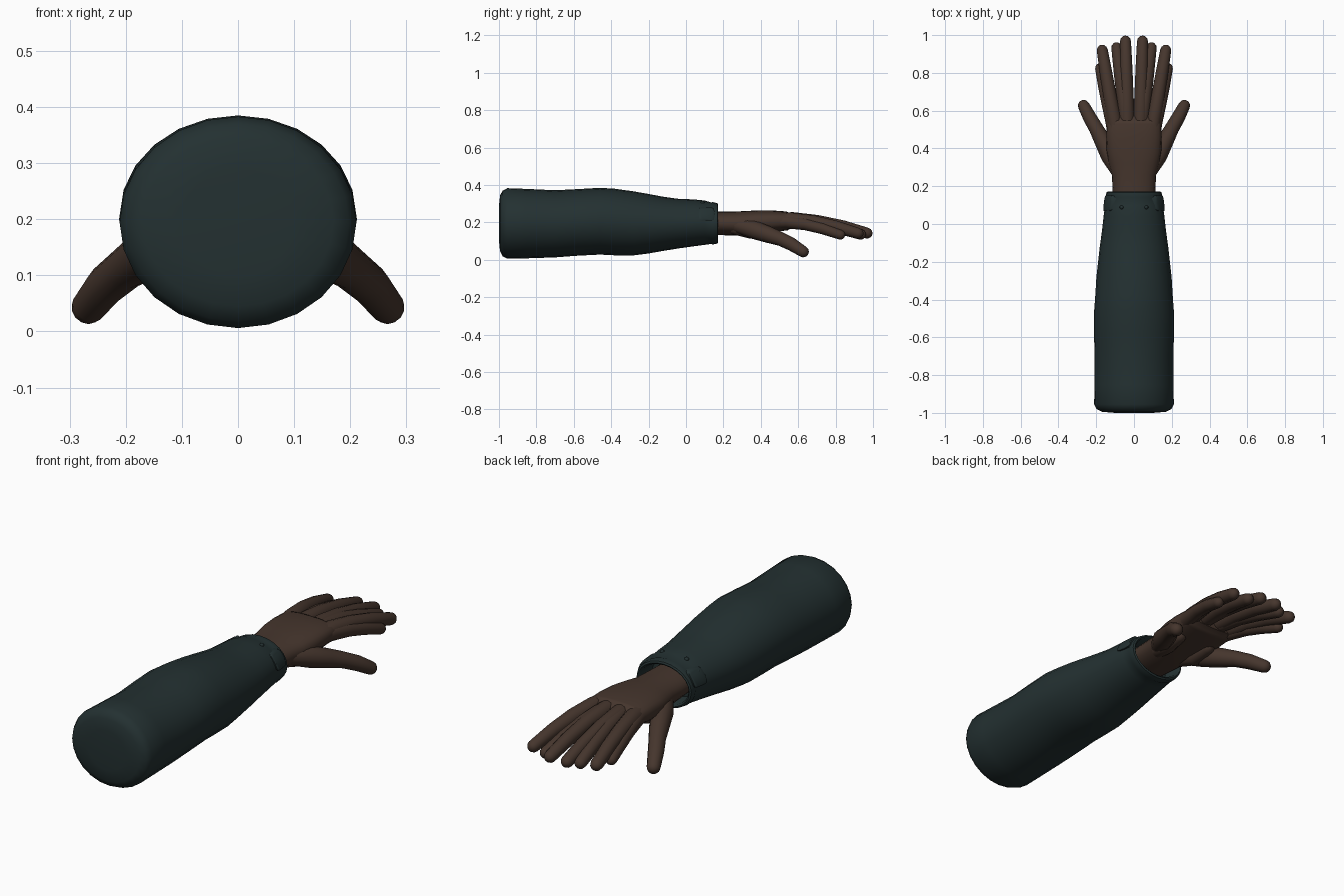
import bpy, bmesh, math
from mathutils import Vector

if "Cube" in bpy.data.objects:
    bpy.data.objects.remove(bpy.data.objects["Cube"])


def material(name, color):
    m = bpy.data.materials.new(name)
    m.diffuse_color = (*color, 1)
    m.use_nodes = True
    m.node_tree.nodes["Principled BSDF"].inputs["Base Color"].default_value = m.diffuse_color
    return m


SLEEVE = material("dark teal cloth", (0.017, 0.030, 0.031))
SKIN = material("dark brown", (0.060, 0.036, 0.026))


def loft(name, rings, mat, cap_start=True, cap_end=True, angle=50):
    """Skin a list of equal-length point rings into one object."""
    bm = bmesh.new()
    loops = [[bm.verts.new(p) for p in r] for r in rings]
    n = len(loops[0])
    for a, b in zip(loops, loops[1:]):
        for i in range(n):
            j = (i + 1) % n
            bm.faces.new((a[i], a[j], b[j], b[i]))
    if cap_start:
        bm.faces.new(loops[0][::-1])
    if cap_end:
        bm.faces.new(loops[-1])
    bmesh.ops.recalc_face_normals(bm, faces=bm.faces)
    me = bpy.data.meshes.new(name)
    bm.to_mesh(me)
    bm.free()
    me.materials.append(mat)
    ob = bpy.data.objects.new(name, me)
    bpy.context.collection.objects.link(ob)
    bpy.ops.object.select_all(action='DESELECT')
    bpy.context.view_layer.objects.active = ob
    ob.select_set(True)
    bpy.ops.object.shade_smooth_by_angle(angle=math.radians(angle))
    return ob


def section(y, half_width, z_low, z_high, n=24, power=1.0):
    """Oval ring across y; power below 1 makes it boxier."""
    pts = []
    for i in range(n):
        a = math.tau * i / n
        s, c = math.sin(a), math.cos(a)
        pts.append(Vector((half_width * math.copysign(abs(s) ** power, s), y,
                           (z_low + z_high) / 2
                           + (z_high - z_low) / 2 * math.copysign(abs(c) ** power, c))))
    return pts


def finger(name, path, radii, n=12):
    """Round tube along a path with dome ends."""
    pts = [Vector(p) for p in path]
    # dome at the tip and a plain start
    d = (pts[-1] - pts[-2]).normalized()
    tip, r = pts[-1], radii[-1]
    radii = list(radii)
    for k in (30, 55, 75, 86):
        a = math.radians(k)
        pts.append(tip + d * r * math.sin(a))
        radii.append(r * math.cos(a))
    rings = []
    for i, p in enumerate(pts):
        t = (pts[min(i + 1, len(pts) - 1)] - pts[max(i - 1, 0)]).normalized()
        side = t.cross(Vector((0, 0, 1))).normalized()
        up = side.cross(t)
        rings.append([p + radii[i] * (side * math.cos(math.tau * k / n)
                                      + up * math.sin(math.tau * k / n)) for k in range(n)])
    return loft(name, rings, SKIN, angle=70)


# Sleeve: domed shoulder end, swelling at the elbow, open folded cuff
sleeve = [(-1.0, .10, .10, .29), (-.994, .17, .045, .345), (-.98, .198, .018, .37),
          (-.955, .211, .006, .383), (-.85, .209, .008, .379), (-.70, .208, .013, .372),
          (-.58, .212, .022, .378), (-.46, .211, .028, .385), (-.38, .205, .024, .380),
          (-.28, .199, .024, .366), (-.20, .190, .034, .352), (-.12, .181, .048, .337),
          (-.04, .170, .061, .326), (.04, .161, .072, .323), (.10, .153, .080, .317),
          (.135, .147, .085, .307), (.142, .150, .082, .309), (.168, .146, .087, .303),
          (.172, .138, .095, .295), (.165, .130, .103, .287), (.08, .125, .11, .28)]
loft("sleeve", [section(*s) for s in sleeve], SLEEVE)

# Wrist and palm
palm = [(.08, .108, .135, .258, 1), (.18, .113, .132, .257, .95), (.26, .117, .130, .258, .9),
        (.32, .134, .134, .261, .85), (.38, .144, .140, .264, .8), (.46, .147, .148, .264, .75),
        (.53, .145, .156, .259, .72), (.545, .143, .158, .256, .72), (.55, .138, .162, .247, .72),
        (.575, .125, .172, .235, .75)]
loft("palm", [section(y, w, a, b, 24, p) for y, w, a, b, p in palm], SKIN, angle=60)

# Fingers: overlapping left and right hands
hand = {
    "index": ([(.095, .47, .207), (.106, .56, .213), (.128, .68, .202), (.148, .80, .177),
               (.168, .92, .142)], (.040, .040, .036, .033, .029)),
    "middle": ([(.034, .47, .212), (.036, .57, .216), (.039, .70, .204), (.042, .84, .178),
                (.045, .968, .143)], (.038, .039, .036, .033, .029)),
    "ring": ([(-.034, .47, .210), (-.045, .57, .212), (-.060, .69, .199), (-.076, .81, .172),
              (-.092, .934, .136)], (.037, .038, .035, .032, .028)),
    "little": ([(-.100, .45, .202), (-.115, .54, .204), (-.140, .64, .190), (-.160, .73, .167),
                (-.180, .825, .134)], (.036, .036, .032, .030, .026)),
    "thumb": ([(.075, .27, .185), (.125, .36, .162), (.165, .44, .135), (.200, .505, .112),
               (.235, .565, .083), (.266, .626, .044)], (.040, .050, .045, .038, .036, .031)),
}
for side, label in ((1, "right"), (-1, "left")):
    for part, (path, radii) in hand.items():
        finger(f"{label}_{part}_finger", [(side * x, y, z) for x, y, z in path], radii)
    # Heel of the thumb under the palm
    finger(f"{label}_thumb_pad", [(side * .065, .25, .172), (side * .085, .34, .160),
                                  (side * .085, .43, .165)], (.035, .046, .034))
    # Cuff strap on the side of the sleeve
    rings = []
    for grow, out in ((0, -.012), (0, .007), (-.007, .010)):
        ring = []
        for i in range(16):
            a = math.tau * i / 16
            c, s = math.cos(a), math.sin(a)
            y = .11 + (.042 + grow) * math.copysign(abs(c) ** .4, c)
            z = .245 + (.036 + grow) * math.copysign(abs(s) ** .4, s)
            k = (z - .197) / .119
            x = (.153 - (y - .10) * .13) * math.sqrt(1 - k * k) + out
            ring.append(Vector((side * x, y, z)))
        rings.append(ring)
    loft(f"{label}_cuff_strap", rings, SLEEVE, angle=40)
    # Cuff studs
    for x, z in ((.065, .304), (.125, .262)):
        bpy.ops.mesh.primitive_uv_sphere_add(segments=10, ring_count=6, radius=.011,
                                             location=(side * x, .088, z))
        stud = bpy.context.object
        stud.name = f"{label}_cuff_stud"
        stud.data.materials.append(SLEEVE)
        bpy.ops.object.shade_smooth()
